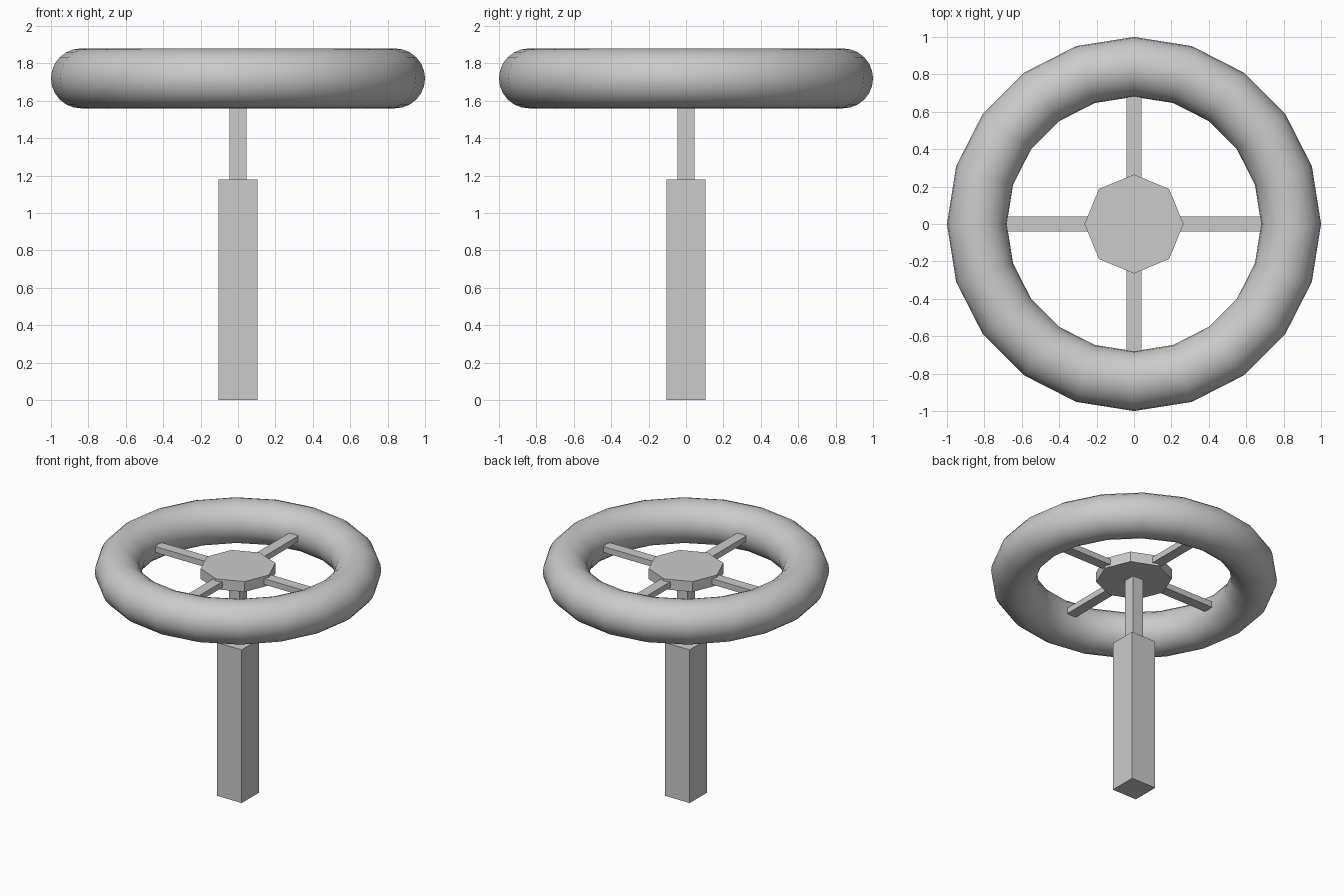
import bpy
from math import pi

if "Cube" in bpy.data.objects:
    bpy.data.objects.remove(bpy.data.objects["Cube"])

RING_Z = 1.72


def box(name, size, center, turn=0):
    bpy.ops.mesh.primitive_cube_add(size=1, location=center, rotation=(0, 0, turn))
    ob = bpy.context.object
    ob.name = name
    ob.scale = size
    bpy.ops.object.transform_apply(location=False, rotation=False, scale=True)
    return ob


# Square post and thinner stem
box("post", (0.21, 0.21, 1.18), (0, 0, 0.59))
box("stem", (0.09, 0.09, 0.54), (0, 0, 1.43))

# Octagonal hub
bpy.ops.mesh.primitive_cylinder_add(vertices=8, radius=0.265, depth=0.08,
                                    location=(0, 0, RING_Z))
bpy.context.object.name = "hub"

# Crossed spokes, ends buried in the rim
for i in range(2):
    box(f"spoke_bar_{i + 1}", (1.42, 0.08, 0.045), (0, 0, RING_Z), i * pi / 2)

# Round rim
bpy.ops.mesh.primitive_torus_add(major_radius=0.84, minor_radius=0.16,
                                 major_segments=20, minor_segments=24,
                                 location=(0, 0, RING_Z))
bpy.context.object.name = "wheel_rim"
bpy.ops.object.shade_smooth()
